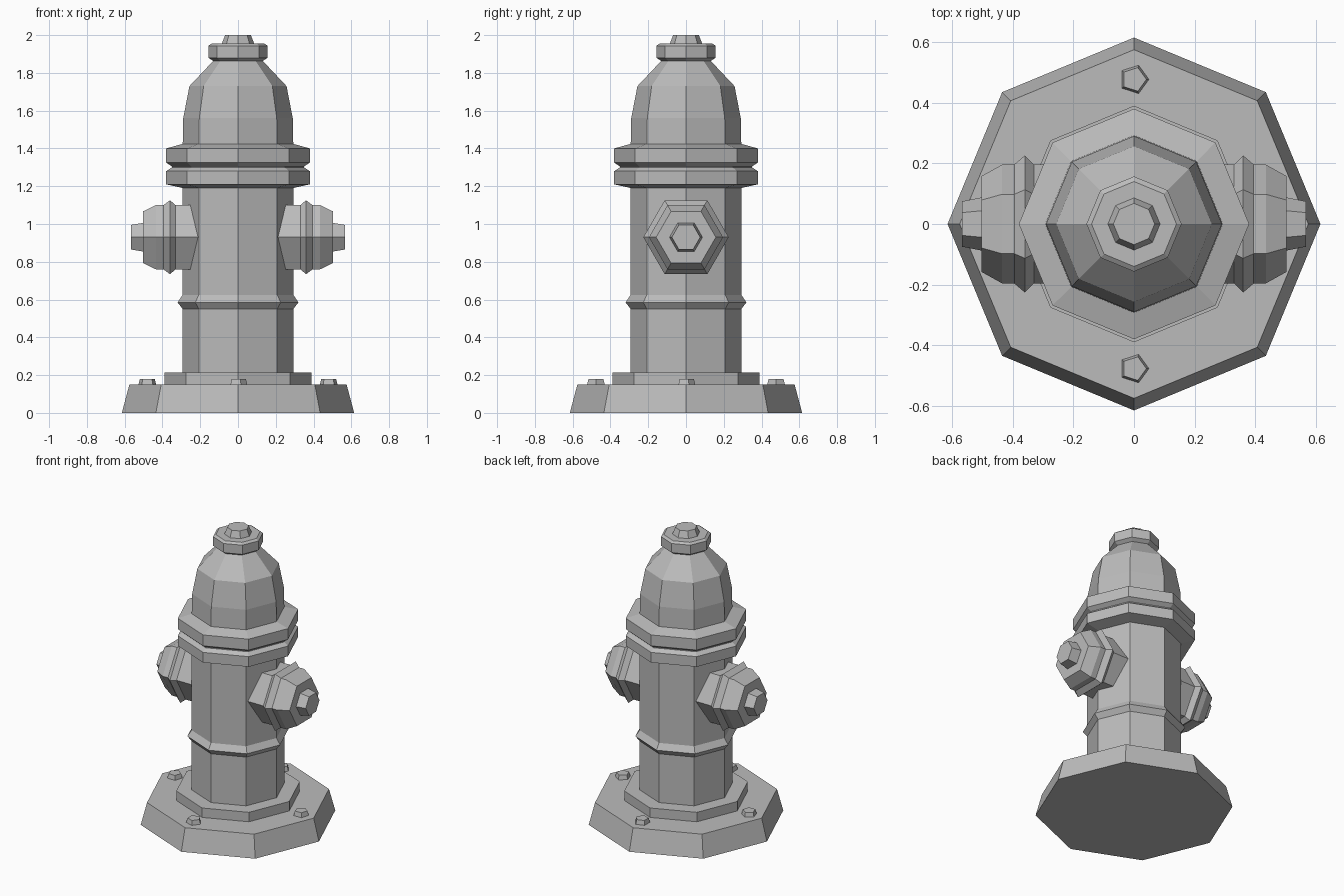
import bpy, bmesh
from math import cos, sin, pi
from mathutils import Matrix

cube = bpy.data.objects.get("Cube")
if cube:
    bpy.data.objects.remove(cube, do_unlink=True)

GREY = (0.5, 0.5, 0.5, 1)
paint = bpy.data.materials.new("grey_iron")
paint.use_nodes = True
paint.diffuse_color = GREY
paint.node_tree.nodes["Principled BSDF"].inputs["Base Color"].default_value = GREY


def lathe(name, profile, sides=8, turn=0.0, matrix=Matrix()):
    """Faceted solid made from (radius, height) rings, closed at both ends."""
    bm = bmesh.new()
    angles = [turn + 2 * pi * i / sides for i in range(sides)]
    rings = [[bm.verts.new((r * cos(a), r * sin(a), z)) for a in angles]
             for r, z in profile]
    for low, high in zip(rings, rings[1:]):
        for i in range(sides):
            j = (i + 1) % sides
            bm.faces.new((low[i], low[j], high[j], high[i]))
    bm.faces.new(rings[0][::-1])
    bm.faces.new(rings[-1])
    bm.transform(matrix)
    bmesh.ops.recalc_face_normals(bm, faces=bm.faces)
    mesh = bpy.data.meshes.new(name)
    bm.to_mesh(mesh)
    bm.free()
    mesh.materials.append(paint)
    obj = bpy.data.objects.new(name, mesh)
    bpy.context.collection.objects.link(obj)
    return obj


# Base plate and step
lathe("base_plate", [(0.615, 0), (0.575, 0.15)])
lathe("base_step", [(0.39, 0.14), (0.39, 0.215)])

# Barrel with its raised band
lathe("barrel", [(0.293, 0.2), (0.293, 0.55), (0.32, 0.585),
                 (0.293, 0.625), (0.293, 1.2)])

# Double flange with a groove between
lathe("flange", [(0.29, 1.19), (0.38, 1.21), (0.38, 1.28), (0.35, 1.30),
                 (0.35, 1.305), (0.38, 1.325), (0.38, 1.4), (0.29, 1.425)])

# Domed bonnet, collar and top nut
lathe("bonnet", [(0.293, 1.41), (0.29, 1.56), (0.257, 1.73), (0.125, 1.87)])
lathe("bonnet_collar", [(0.13, 1.862), (0.157, 1.88), (0.157, 1.943), (0.14, 1.955)])
lathe("top_nut", [(0.088, 1.95), (0.068, 2.0)])

# Six-sided hose outlets on both sides
outlet = [(0.196, 0.1), (0.196, 0.33), (0.226, 0.36), (0.196, 0.395),
          (0.196, 0.435), (0.158, 0.503)]
outlet_nut = [(0.09, 0.49), (0.075, 0.567)]
for side, sign in (("left", 1), ("right", -1)):
    place = Matrix.Translation((0, 0, 0.93)) @ Matrix.Rotation(sign * pi / 2, 4, "Y")
    lathe(side + "_outlet", outlet, 6, pi / 2, place)
    lathe(side + "_outlet_nut", outlet_nut, 6, pi / 2, place)

# Five-sided anchor bolts
for name, x, y, turn in (("front", 0, -0.477, 0), ("back", 0, 0.477, 0),
                         ("left", 0.48, 0, pi / 2), ("right", -0.48, 0, pi / 2)):
    lathe(name + "_bolt", [(0.052, 0.14), (0.041, 0.18)], 5, turn,
          Matrix.Translation((x, y, 0)))
